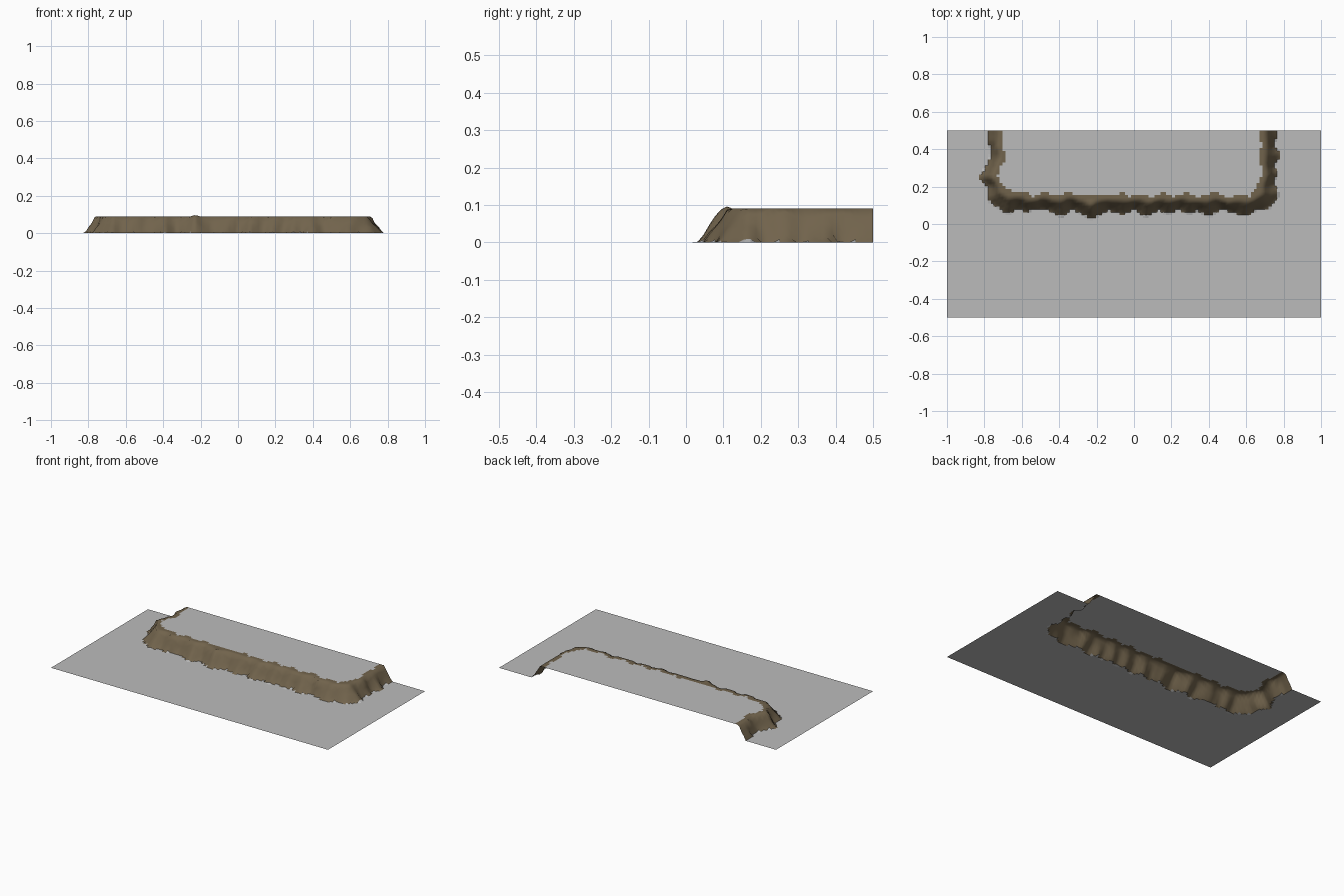
import bpy, bmesh, math
from mathutils import Vector
from mathutils.geometry import intersect_point_line

if "Cube" in bpy.data.objects:
    bpy.data.objects.remove(bpy.data.objects["Cube"])

NX, NY, H = 128, 64, 0.09

# foot of the cliff and rim of the plateau, as seen from above
FOOT = [(-.78, .7), (-.78, .44), (-.76, .41), (-.77, .33), (-.82, .25), (-.77, .2),
        (-.78, .13), (-.72, .09), (-.68, .055), (-.62, .09), (-.58, .07), (-.5, .09),
        (-.45, .08), (-.39, .04), (-.33, .09), (-.23, .027), (-.14, .08), (-.06, .055),
        (0, .09), (.06, .04), (.13, .085), (.18, .055), (.24, .09), (.29, .055),
        (.34, .08), (.4, .04), (.46, .09), (.52, .07), (.59, .045), (.65, .08),
        (.72, .09), (.78, .165), (.74, .21), (.76, .27), (.74, .31), (.78, .37),
        (.74, .42), (.76, .47), (.76, .7)]
RIM = [(-.70, .7), (-.70, .45), (-.72, .41), (-.685, .36), (-.72, .31), (-.74, .25),
       (-.70, .2), (-.65, .165), (-.59, .17), (-.54, .14), (-.48, .165), (-.42, .15),
       (-.35, .165), (-.27, .145), (-.2, .15), (-.12, .155), (-.06, .165), (-.02, .135),
       (.04, .165), (.1, .135), (.16, .165), (.21, .14), (.28, .165), (.34, .135),
       (.43, .165), (.5, .13), (.57, .165), (.62, .14), (.66, .19), (.69, .25),
       (.69, .3), (.665, .37), (.70, .42), (.67, .46), (.68, .7)]


def inside(x, y, poly):
    hit = False
    for (ax, ay), (bx, by) in zip(poly, poly[1:] + poly[:1]):
        if (ay > y) != (by > y) and x < ax + (y - ay) * (bx - ax) / (by - ay):
            hit = not hit
    return hit


def distance(x, y, line):
    best = 9
    for (ax, ay), (bx, by) in zip(line, line[1:]):
        dx, dy = bx - ax, by - ay
        k = max(0, min(1, ((x - ax) * dx + (y - ay) * dy) / (dx * dx + dy * dy)))
        best = min(best, math.hypot(x - ax - k * dx, y - ay - k * dy))
    return best


def slope_position(x, y):
    """0 on the low ground, 1 on the plateau, between them on the cliff."""
    if not inside(x, y, FOOT):
        return 0.0
    if inside(x, y, RIM):
        return 1.0
    a, b = distance(x, y, FOOT), distance(x, y, RIM)
    return a / (a + b + 1e-9)


def height(t, x, y):
    # steep foot, small ledge, steep upper face, level rim
    prof = [(0, 0), (.22, .035), (.34, .045), (.62, H), (1, H)]
    z = H
    for (t0, z0), (t1, z1) in zip(prof, prof[1:]):
        if t0 <= t <= t1:
            z = z0 + (z1 - z0) * (t - t0) / (t1 - t0)
            break
    # one taller rock on the rim
    r = math.hypot(x + .23, y - .083)
    if 0 < t < 1:
        z += max(0, 1 - r / .035) * .025
    return min(z, .1)


def material(name, rgb):
    m = bpy.data.materials.new(name)
    m.diffuse_color = (*rgb, 1)
    m.use_nodes = True
    m.node_tree.nodes["Principled BSDF"].inputs["Base Color"].default_value = m.diffuse_color
    return m


grey = material("ground grey", (.50, .50, .50))
brown = material("rock brown", (.165, .125, .072))

# sample the terrain
points, slope = {}, {}
for i in range(NX + 1):
    for j in range(NY + 1):
        x, y = -1 + 2 * i / NX, -.5 + j / NY
        t = slope_position(x, y)
        slope[i, j] = t
        points[i, j] = (x, y, height(t, x, y))

# sort the grid cells into the three parts
cells = {"low_ground": [], "cliff": [], "plateau": []}
for i in range(NX):
    for j in range(NY):
        c = [(i, j), (i + 1, j), (i + 1, j + 1), (i, j + 1)]
        ts = [slope[k] for k in c]
        if max(ts) < .06:
            cells["low_ground"].append(c)
        elif min(ts) > .94:
            cells["plateau"].append(c)
        else:
            cells["cliff"].append(c)

for name, quads in cells.items():
    bm = bmesh.new()
    verts = {}
    for c in quads:
        for k in c:
            if k not in verts:
                verts[k] = bm.verts.new(points[k])
        bm.faces.new([verts[k] for k in c])
    mesh = bpy.data.meshes.new(name)
    bm.to_mesh(mesh)
    bm.free()
    mesh.materials.append(brown if name == "cliff" else grey)
    for p in mesh.polygons:
        p.use_smooth = name == "cliff"
    bpy.context.collection.objects.link(bpy.data.objects.new(name, mesh))
